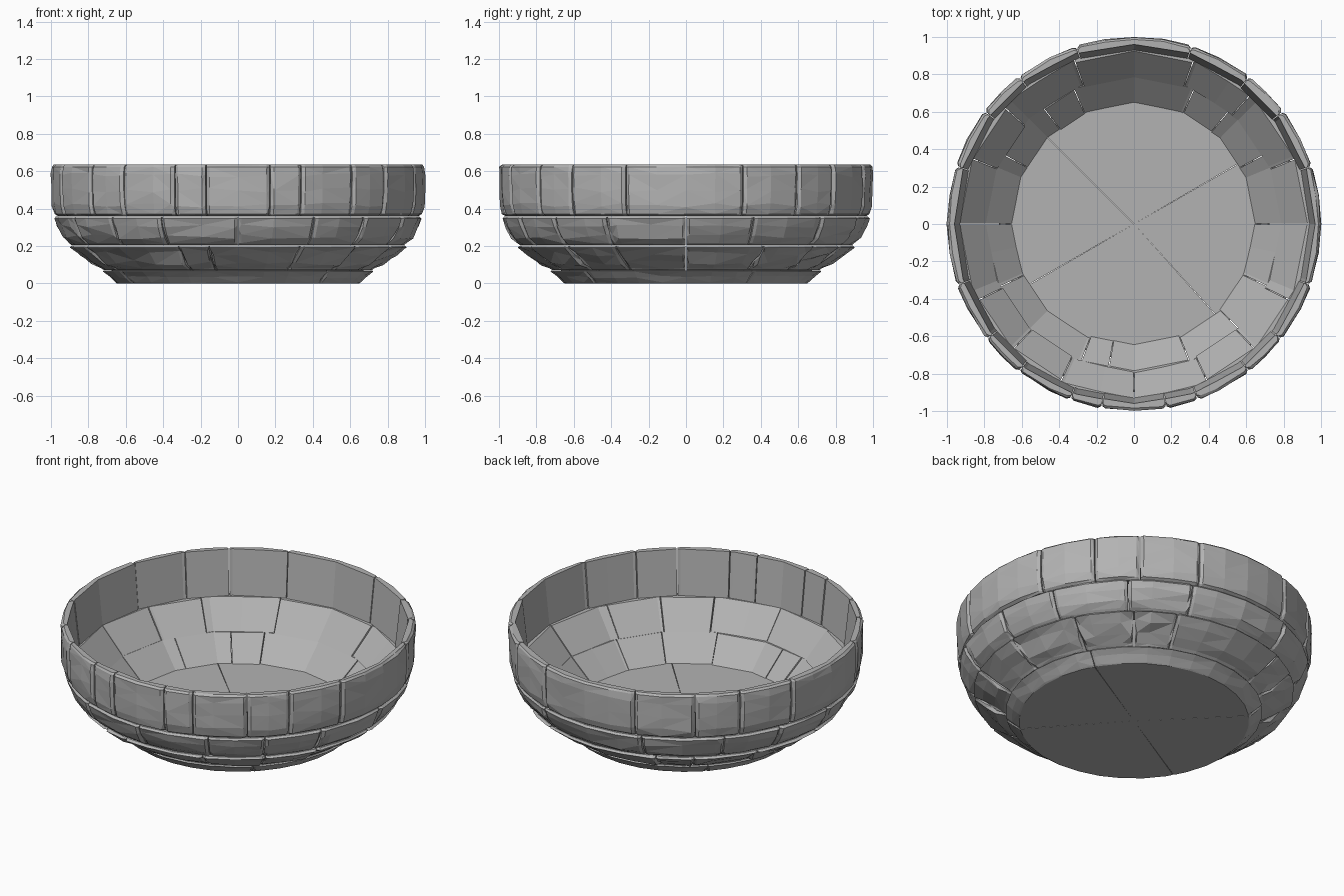
import bpy
import bmesh
import random
from math import radians, cos, sin

random.seed(4)
cube = bpy.data.objects.get("Cube")
if cube:
    bpy.data.objects.remove(cube)

stone = bpy.data.materials.new("grey stone")
stone.use_nodes = True
GREY = (0.45, 0.45, 0.45, 1)
stone.diffuse_color = GREY
shader = stone.node_tree.nodes["Principled BSDF"]
shader.inputs["Base Color"].default_value = GREY
shader.inputs["Roughness"].default_value = 0.9


def facet_radius(r, angle, sides):
    """Radius of a polygon with its corners at radius r."""
    step = 360 / sides
    return r * cos(radians(step / 2)) / cos(radians(angle % step - step / 2))


def add_block(bm, start, end, outer, inner, sides, recess, rough):
    """One curved stone: chipped outside, flat facets inside."""
    half = 180 / sides
    mids = [k * half for k in range(-2 * sides, 4 * sides)
            if start + 2.5 < k * half < end - 2.5]
    angles = [start, start + 1, *mids, end - 1, end]
    (r_low, z_low), (r_high, z_high) = outer[0], outer[-1]
    levels = [(r_low - recess, z_low), (r_low + recess / 2, z_low + recess),
              *outer[1:-1],
              (r_high, z_high - recess), (r_high - recess, z_high)]
    shift = random.uniform(-0.006, 0.006)
    rings = []
    for i, a in enumerate(angles):
        at_end = i in (0, len(angles) - 1)
        points = []
        for j, (r, z) in enumerate(levels):
            r -= random.uniform(0, rough) + (recess if at_end else 0)
            if 1 < j < len(levels) - 2:
                z += random.uniform(-2, 2) * rough
            points.append((r, z))
        for r, z in inner:
            points.append((facet_radius(r + shift, a, sides) if r else 0, z))
        t = radians(a)
        rings.append([bm.verts.new((r * cos(t), r * sin(t), z)) for r, z in points])
    n = len(rings[0])
    for left, right in zip(rings, rings[1:]):
        for j in range(n):
            k = (j + 1) % n
            bm.faces.new((left[j], right[j], right[k], left[k]))
    bm.faces.new(rings[0])
    bm.faces.new(rings[-1])


def add_course(name, seams, outer, inner, sides=16, recess=0.011, rough=0.007):
    """A ring of stones split at the seam angles."""
    bm = bmesh.new()
    for start, end in zip(seams, seams[1:] + [seams[0] + 360]):
        add_block(bm, start + 0.15, end - 0.15, outer, inner, sides, recess, rough)
    bmesh.ops.remove_doubles(bm, verts=bm.verts, dist=0.0001)
    bmesh.ops.recalc_face_normals(bm, faces=bm.faces)
    bmesh.ops.triangulate(bm, faces=bm.faces)
    mesh = bpy.data.meshes.new(name)
    bm.to_mesh(mesh)
    bm.free()
    mesh.materials.append(stone)
    obj = bpy.data.objects.new(name, mesh)
    bpy.context.collection.objects.link(obj)


# Floor slab, split into a few wedges
add_course("floor_slab", [-150, -48, 30, 135],
           [(0.655, 0), (0.69, 0.035), (0.725, 0.07)],
           [(0, 0.07), (0, 0)], recess=0.006, rough=0.003)

# Sloping lower stones
add_course("lower_course",
           [-155, -111, -100, -68, -45, -25, 0, 28, 50, 66, 114, 128, 152, 180],
           [(0.73, 0.072), (0.79, 0.11), (0.855, 0.16), (0.905, 0.203)],
           [(0.79, 0.203), (0.65, 0.07)])

# Rounded middle stones
add_course("middle_course",
           [-154, -134, -115, -90, -65, -46, -26, 0, 22, 48, 70, 110, 138, 158, 180],
           [(0.9, 0.205), (0.94, 0.25), (0.97, 0.305), (0.985, 0.358)],
           [(0.93, 0.358), (0.79, 0.205)])

# Upright rim stones, mirrored left to right
right_seams = [-80, -70, -52, -38, -19, 18, 37, 52, 72]
add_course("rim_course", right_seams + [180 - a for a in reversed(right_seams)],
           [(0.98, 0.36), (0.998, 0.42), (1.002, 0.5), (1.003, 0.58), (1.0, 0.635)],
           [(0.965, 0.635), (0.935, 0.36)], sides=20)
